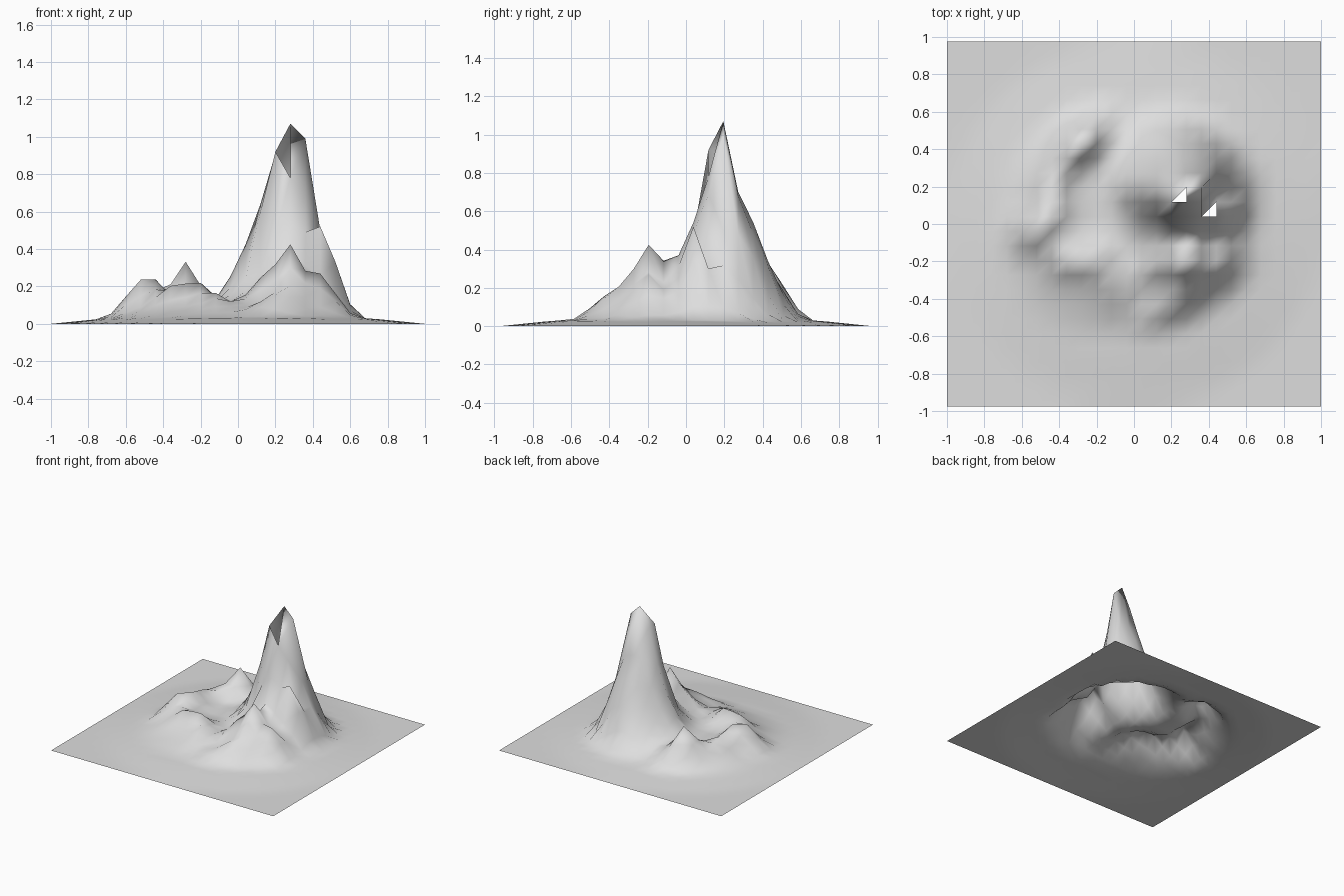
import bpy
import math
from mathutils import Vector

default_cube = bpy.data.objects.get("Cube")
if default_cube:
    bpy.data.objects.remove(default_cube, do_unlink=True)

CELLS = 25
HALF_X, HALF_Y = 1.0, 0.975
SUMMIT = Vector((0.28, 0.195))

# Ridge lines: width of the slopes, then crest points (x, y, height)
RIDGES = {
    "left_and_back": (0.13, [(-0.66, 0, 0.09), (-0.52, -0.03, 0.24), (-0.44, 0.02, 0.24),
                             (-0.44, 0.2, 0.2), (-0.36, 0.35, 0.21),
                             (-0.28, 0.43, 0.33), (-0.2, 0.43, 0.2)]),
    "north_buttress": (0.13, [(-0.26, 0.46, 0.2), (-0.2, 0.58, 0.14)]),
    "front_left": (0.14, [(-0.44, -0.08, 0.19), (-0.36, -0.18, 0.21),
                          (-0.2, -0.2, 0.22), (-0.08, -0.36, 0.13)]),
    "front_right": (0.15, [(0.04, -0.2, 0.12), (0.14, -0.2, 0.26), (0.28, -0.2, 0.38),
                           (0.36, -0.2, 0.27), (0.44, -0.2, 0.27), (0.54, -0.26, 0.17)]),
    "front_buttress": (0.16, [(0.28, -0.2, 0.3), (0.26, -0.35, 0.21), (0.1, -0.5, 0.1)]),
    "saddle": (0.09, [(0.28, -0.2, 0.33), (0.28, -0.04, 0.3)]),
    "west_spur": (0.12, [(-0.12, 0.25, 0.12), (0.04, 0.2, 0.4), (0.14, 0.18, 0.6)]),
    "east_spur": (0.07, [(0.44, 0.04, 0.5), (0.52, 0.04, 0.32), (0.6, 0.04, 0.14)]),
}

# Crags of the main peak: (column, row) -> exact height
CRAGS = {
    (16, 15): 1.07, (17, 15): 0.99, (15, 15): 0.91, (14, 15): 0.64, (18, 15): 0.5,
    (15, 14): 0.92, (16, 14): 0.78, (18, 14): 0.3, (16, 16): 0.7, (17, 16): 0.68,
    (15, 16): 0.69, (17, 13): 0.49, (18, 13): 0.52, (14, 13): 0.3, (14, 14): 0.6,
}

# Cells whose lower triangle is open
GAPS = {(15, 14), (17, 13)}


def clamp(value):
    return max(0.0, min(1.0, value))


def ridge_height(point, width, crest):
    """Highest slope reaching the point from any stretch of a crest line."""
    best = 0.0
    for start, end in zip(crest, crest[1:]):
        a, b = Vector(start[:2]), Vector(end[:2])
        along = clamp((point - a).dot(b - a) / (b - a).length_squared)
        distance = (point - a.lerp(b, along)).length
        top = start[2] + (end[2] - start[2]) * along
        best = max(best, top * math.exp(-(distance / width) ** 1.4))
    return best


def cone_height(point):
    distance = (point - SUMMIT).length
    return 1.07 * math.exp(-(distance / 0.21) ** 1.3)


def terrain_height(x, y):
    point = Vector((x, y))
    # Gentle round skirt that falls to zero at the border
    skirt = 0.03 * clamp((1 - math.hypot(x / HALF_X, y / HALF_Y)) / 0.3)
    # Rounded outline of the massif
    reach = (abs((x + 0.04) / 0.7) ** 2.4 + abs((y - 0.02) / 0.63) ** 2.4) ** (1 / 2.4)
    mask = clamp((1.02 - reach) / 0.2)
    # Soft maximum of plateau, cone and ridges
    plateau = 0.03 + 0.08 * clamp((1.02 - reach) / 0.5)
    layers = [plateau, cone_height(point)]
    layers += [ridge_height(point, width, crest) for width, crest in RIDGES.values()]
    rock = sum(layer ** 5 for layer in layers) ** (1 / 5)
    return max(0.0, skirt + mask * (rock - skirt))


# Grid of vertices
verts = []
for row in range(CELLS + 1):
    for column in range(CELLS + 1):
        x = HALF_X * (2 * column / CELLS - 1)
        y = HALF_Y * (2 * row / CELLS - 1)
        height = CRAGS.get((column, row), terrain_height(x, y))
        verts.append((x, y, height))

# Two triangles for each cell
faces = []
for row in range(CELLS):
    for column in range(CELLS):
        near = row * (CELLS + 1) + column
        far = near + CELLS + 1
        if (column, row) not in GAPS:
            faces.append((near, near + 1, far + 1))
        faces.append((near, far + 1, far))

mesh = bpy.data.meshes.new("mountain_terrain")
mesh.from_pydata(verts, [], faces)
mesh.update()
for polygon in mesh.polygons:
    polygon.use_smooth = True

# Single stone colour
STONE = (0.73, 0.73, 0.73, 1)
stone = bpy.data.materials.new("stone_grey")
stone.use_nodes = True
stone.diffuse_color = STONE
stone.node_tree.nodes["Principled BSDF"].inputs["Base Color"].default_value = STONE
mesh.materials.append(stone)

terrain = bpy.data.objects.new("mountain_terrain", mesh)
bpy.context.scene.collection.objects.link(terrain)
